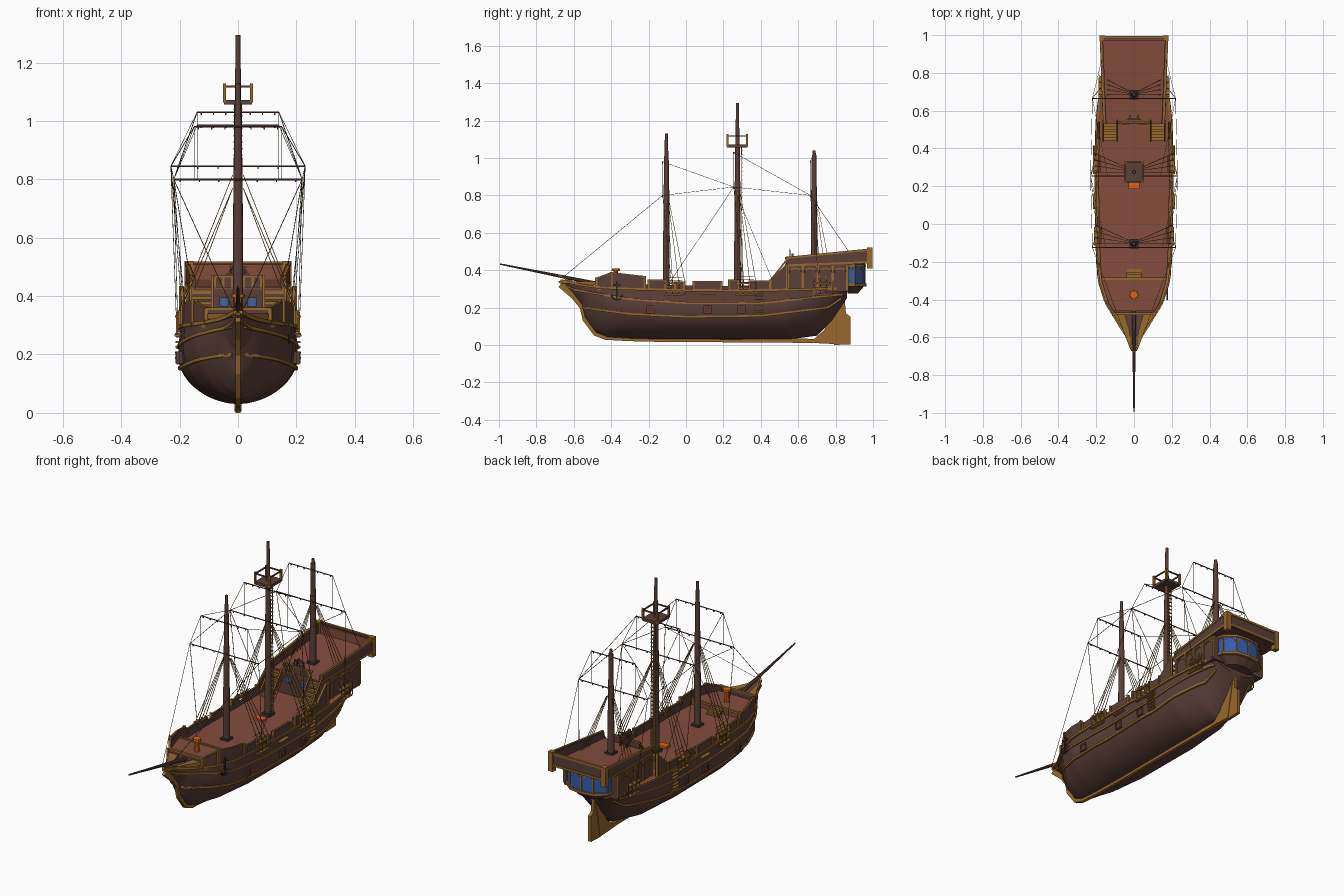
import bpy, bmesh, math
from mathutils import Vector

if "Cube" in bpy.data.objects:
    bpy.data.objects.remove(bpy.data.objects["Cube"])

def material(name, rgb):
    m = bpy.data.materials.new(name)
    m.use_nodes = True
    m.diffuse_color = (*rgb, 1)
    m.node_tree.nodes["Principled BSDF"].inputs["Base Color"].default_value = (*rgb, 1)
    return m

HULL = material("dark brown wood", (.105, .05, .04))
DECK = material("red brown planks", (.23, .073, .047))
TRIM = material("golden trim", (.31, .138, .027))
ROPE = material("rope brown", (.12, .068, .02))
IRON = material("dark iron", (.045, .036, .036))
BLUE = material("blue glass", (.035, .11, .42))
ORANGE = material("orange", (.7, .13, .01))
PORT = material("port red", (.16, .028, .018))

class Part:
    """Collects pieces of one colour into one object."""
    def __init__(self, name, mat):
        self.name, self.mat, self.bm = name, mat, bmesh.new()

    def loft(self, rings):
        vs = [[self.bm.verts.new(p) for p in r] for r in rings]
        n = len(vs[0])
        for a, b in zip(vs, vs[1:]):
            for i in range(n):
                self.bm.faces.new((a[i], a[(i + 1) % n], b[(i + 1) % n], b[i]))
        self.bm.faces.new(vs[0])
        self.bm.faces.new(vs[-1])

    def sweep(self, pts, r0, r1=None, sides=4):
        pts = [Vector(p) for p in pts]
        r1 = r0 if r1 is None else r1
        rings, n = [], len(pts) - 1
        for i, p in enumerate(pts):
            t = (pts[min(i + 1, n)] - pts[max(i - 1, 0)]).normalized()
            side = t.cross(Vector((1, 0, 0) if abs(t.z) > .9 else (0, 0, 1))).normalized()
            up, r = side.cross(t), r0 + (r1 - r0) * i / n
            angles = [(k + .5) * math.tau / sides for k in range(sides)]
            rings.append([p + r * (math.cos(a) * side + math.sin(a) * up) for a in angles])
        self.loft(rings)

    def box(self, x, y, z, sx, sy, sz):
        self.loft([[(x + i * sx / 2, y + j * sy / 2, z + k * sz / 2)
                    for i, j in ((-1, -1), (1, -1), (1, 1), (-1, 1))] for k in (-1, 1)])

    def prism(self, yz, half):
        self.loft([[(x, y, z) for y, z in yz] for x in (-half, half)])

    def wall(self, rows, thick, s):
        """Rows of outer x, y, bottom, top."""
        self.loft([[(s * x, y, a), (s * x, y, b), (s * (x - thick), y, b), (s * (x - thick), y, a)]
                   for x, y, a, b in rows])

    def done(self, smooth=False):
        bmesh.ops.recalc_face_normals(self.bm, faces=self.bm.faces)
        me = bpy.data.meshes.new(self.name)
        self.bm.to_mesh(me)
        self.bm.free()
        me.materials.append(self.mat)
        ob = bpy.data.objects.new(self.name, me)
        bpy.context.collection.objects.link(ob)
        if smooth:
            bpy.ops.object.select_all(action='DESELECT')
            ob.select_set(True)
            bpy.context.view_layer.objects.active = ob
            bpy.ops.object.shade_smooth_by_angle(angle=math.radians(35))

# Hull stations: y, keel z, rail z, half width, bilge height, fullness
STATIONS = [(-.67, .325, .345, .006, .02, 1), (-.6, .265, .33, .033, .065, 1.3), (-.555, .21, .32, .062, .1, 1.4),
            (-.54, .145, .318, .072, .16, 1.5), (-.48, .065, .31, .11, .2, 1.6), (-.42, .042, .305, .148, .2, 1.7),
            (-.3, .035, .3, .187, .18, 1.8), (-.1, .03, .295, .2, .16, 1.85), (.3, .03, .29, .205, .16, 1.85),
            (.55, .03, .295, .197, .19, 1.8), (.7, .05, .3, .178, .22, 1.5), (.78, .13, .3, .163, .16, 1.5),
            (.86, .25, .3, .155, .05, 1.5)]

def blend(table, y):
    y = min(max(y, table[0][0]), table[-1][0])
    for a, b in zip(table, table[1:]):
        if y <= b[0]:
            f = (y - a[0]) / (b[0] - a[0])
            return [p + (q - p) * f for p, q in zip(a, b)]

def hull_x(y, z):
    _, b, _, w, h, p = blend(STATIONS, y)
    s = min(max((z - b) / h, 0), 1)
    return w * (1 - (1 - s) ** p) ** (1 / p) - .06 * max(0, z - b - h)

def rail_z(y):
    return blend(STATIONS, y)[2]

def span(a, b, n):
    return [a + (b - a) * i / n for i in range(n + 1)]

ys = sorted(set(span(-.67, .86, 40) + [s[0] for s in STATIONS]))
hull = Part("hull", HULL)
rings = []
for y in ys:
    _, b, t, *_ = blend(STATIONS, y)
    zs = [b + (t - b) * (i / 14) ** 1.7 for i in range(15)]
    half = [(hull_x(y, z), y, z) for z in zs[1:]]
    rings.append([(0, y, b)] + half + [(-x, q, z) for x, q, z in reversed(half)])
hull.loft(rings)
hull.done(True)

deck = Part("main_deck", DECK)
deck.loft([[(s * (hull_x(y, rail_z(y)) - .004), y, rail_z(y) + d) for s, d in ((-1, 0), (1, 0), (1, .004), (-1, .004))]
           for y in ys if y > -.45])
deck.loft([[(s * (hull_x(y, .3) - .006), y, z) for s, z in ((-1, .3), (1, .3), (1, .335), (-1, .335))]
           for y in span(-.46, -.29, 6)])
deck.done()

# Bulwarks with raised crests, rails and wales
bul, rail = Part("bulwarks", HULL), Part("rails_and_wales", TRIM)
CRESTS = [(-.48, -.4, .355, .385), (-.4, -.22, .385, .365), (-.2, -.11, .345, .345), (-.06, -.01, .335, .335),
          (.04, .19, .338, .338), (.23, .28, .345, .345), (.34, .45, .34, .34), (.45, .54, .345, .43)]
WALES = [[(-.6, .295), (-.3, .245), (0, .225), (.4, .225), (.84, .27)],
         [(-.55, .2), (-.3, .165), (0, .15), (.4, .155), (.76, .2), (.83, .25)]]
for s in (1, -1):
    bul.wall([(hull_x(y, rail_z(y)), y, rail_z(y) - .01, rail_z(y) + .025) for y in span(-.48, .54, 26)], .012, s)
    for a, b, za, zb in CRESTS:
        rows = [(hull_x(y, rail_z(y)) + .003, y, rail_z(y), za + (zb - za) * (y - a) / (b - a)) for y in span(a, b, 4)]
        bul.wall(rows, .016, s)
        rail.sweep([(s * (x - .006), y, z) for x, y, _, z in rows], .006)
        for x, y, lo, hi in (rows[0], rows[-1]):
            rail.box(s * x, y, (lo + hi) / 2, .014, .012, hi - lo + .01)
    rail.sweep([(s * (hull_x(y, rail_z(y)) + .003), y, rail_z(y)) for y in ys], .009)
    for w in WALES:
        rail.sweep([(s * (hull_x(y, blend(w, y)[1]) + .002), y, blend(w, y)[1])
                    for y in span(w[0][0], w[-1][0], 36)], .008)
    # Beakhead rails curving to the stem, with side plates
    for dz in (0, .035):
        rail.sweep([(s * (.118 * (1 - f) ** 1.4 + .004), -.45 - .23 * f, .3 + dz + .04 * f * f - .02 * math.sin(f * 3.1))
                    for f in span(0, 1, 10)], .008, .006)
    rail.loft([[(s * x, y, z) for x, z in ((x0, .325), (x1, .328), (x1, .34), (x0, .337))]
               for x0, x1, y in ((.05, .112, -.475), (.025, .058, -.56), (.006, .014, -.66))])
    # Boarding steps and shelf
    for z in span(.17, .28, 6):
        rail.box(s * (hull_x(.39, z) + .004), .39, z, .02, .05, .007)
    rail.box(s * .208, .12, .265, .02, .08, .008)
# Forecastle front wall and break with steps
bul.box(0, -.475, .33, .21, .012, .05)
rail.box(0, -.475, .357, .22, .014, .008)
rail.box(0, -.29, .335, .34, .012, .012)
for i in range(3):
    rail.box(0, -.275 + .014 * i, .327 - .011 * i, .08, .016, .01)
bul.done()
rail.done()

ports, frames = Part("gun_ports", PORT), Part("port_frames", HULL)
for s in (1, -1):
    for y in (-.19, .115, .297):
        x = s * hull_x(y, .19)
        ports.box(x, y, .19, .012, .026, .026)
        for d in (-.017, .017):
            frames.box(x, y + d, .19, .018, .008, .042)
            frames.box(x, y, .19 + d, .018, .042, .008)
ports.done()
frames.done()

keel = Part("keel_and_stem", TRIM)
line = [s[:2] for s in STATIONS[:7]] + [(-.1, .03), (.4, .028), (.78, .024)]
keel.prism([(y - .012, z - .014) for y, z in line] + [(y + .01, z + .008) for y, z in reversed(line)], .009)
keel.prism([(.66, .012), (.8, .005), (.85, .28), (.8, .28), (.74, .08)], .012)
keel.done()
rudder = Part("rudder", TRIM)
rudder.prism([(.79, 0), (.88, .004), (.88, .15), (.855, .17), (.845, .28), (.82, .28)], .009)
rudder.done()

# Stern cabin and raised deck
side_x = lambda y: .158 + .04 * (y - .53)
deck_z = lambda y: .425 + .06 * (y - .53)
cabin = Part("stern_cabin", HULL)
cabin.loft([[(s * side_x(y), y, z) for s, z in ((-1, .285), (1, .285), (1, deck_z(y)), (-1, deck_z(y)))] for y in (.535, .87)])
cabin.loft([[(s * side_x(y), y, deck_z(y) + d) for s, d in ((-1, -.015), (1, -.015), (1, 0), (-1, 0))] for y in (.86, .99)])
cabin.box(0, .985, .48, .35, .014, .065)
cabin.box(0, .54, .443, .17, .008, .04)
for s in (1, -1):
    cabin.wall([(side_x(y) + .002, y, deck_z(y) - .01, .465 + .1 * (y - .53)) for y in (.535, .99)], .014, s)
cabin.done()
poop = Part("quarter_deck", DECK)
poop.loft([[(s * (side_x(y) - .01), y, deck_z(y) + d) for s, d in ((-1, 0), (1, 0), (1, .006), (-1, .006))] for y in (.53, .98)])
poop.box(0, .975, .48, .32, .008, .055)
poop.done()

trim, glass = Part("stern_trim", TRIM), Part("stern_windows", BLUE)
for s in (1, -1):
    for z0, k in ((.425, .04), (.465, .1)):
        trim.sweep([(s * side_x(y), y, z0 + k * (y - .53)) for y in (.53, .995)], .008)
    trim.box(s * .168, .983, .465, .03, .03, .112)
    pillars = (.545, .625, .705, .785, .862)
    for y in pillars:
        trim.box(s * side_x(y), y, .36, .012, .014, .13)
    for a, b in zip(pillars, pillars[1:]):
        trim.sweep([(s * (side_x(a) + .003), (a + b) / 2 - (b - a) / 2 * math.cos(t), .375 + .035 * math.sin(t))
                    for t in span(0, math.pi, 8)], .005)
    # Stairs to the raised deck, front windows and front rail
    for i in range(7):
        trim.box(s * .125, .45 + .015 * i, .3 + .019 * i, .07, .018, .012)
    for x in (.088, .162):
        trim.sweep([(s * x, .44, .33), (s * x, .55, .47)], .006)
    glass.box(s * .048, .533, .38, .03, .008, .03)
    trim.box(s * .048, .532, .4, .042, .012, .006)
    trim.box(s * .048, .528, .38, .004, .004, .03)
    trim.sweep([(s * .08, .54, .468), (0, .54, .468)], .006)
    for x in (.02, .05, .08):
        trim.box(s * x, .536, .445, .008, .008, .045)
trim.sweep([(-.176, .99, .512), (.176, .99, .512)], .009)
trim.sweep([(-.175, .99, .447), (.175, .99, .447)], .009)
# Bay of stern windows
bay = [(-.135, .865), (-.13, .9), (-.07, .948), (0, .957), (.07, .948), (.13, .9), (.135, .865)]
glass.loft([[(x, y, z) for x, y in bay] for z in (.32, .435)])
for z, r in ((.32, .011), (.425, .008)):
    trim.sweep([(x, y, z) for x, y in bay], r)
for (x0, y0), (x1, y1) in zip(bay, bay[1:]):
    trim.box(x1, y1, .37, .007, .007, .11)
    trim.sweep([(x0 + (x1 - x0) * f, y0 + (y1 - y0) * f, .39 + .03 * math.sin(f * math.pi)) for f in span(0, 1, 6)], .003)
trim.done()
glass.done()
counter = Part("stern_counter", HULL)
counter.loft([[(x * k, .86 + (y - .86) * k, z) for x, y in bay] for k, z in ((.6, .275), (1, .32))])
counter.done()

# Masts, yards and rigging: name, y, top, lower yard z and half, upper yard z and half
MASTS = [("fore", -.105, 1.13, .8, .22, .98, .15), ("main", .275, 1.295, .845, .23, 1.03, .14),
         ("mizzen", .685, 1.04, .8, .22, .985, .14)]
ropes, shrouds, yards = Part("stays", ROPE), Part("shrouds", TRIM), Part("yards", HULL)
chan = Part("shroud_channels", TRIM)
for name, y, top, z1, w1, z2, w2 in MASTS:
    base = .43 if name == "mizzen" else .29
    mast = Part(name + "_mast", HULL)
    mast.sweep([(0, y, base), (0, y, z1 + .03)], .019, .016, 12)
    mast.sweep([(0, y, z1), (0, y, z2 + .03)], .015, .013, 12)
    mast.sweep([(0, y, z2), (0, y, top)], .012, .008, 12)
    mast.done(True)
    foot = Part(name + "_mast_foot", IRON)
    foot.box(0, y, base + .01, .05, .05, .02)
    foot.done()
    for z, w in ((z1, w1), (z2, w2)):
        yards.sweep([(-w, y - .02, z), (0, y - .02, z), (w, y - .02, z)], .0032, sides=6)
        for f in (-.9, -.6, -.3, .3, .6, .9):
            yards.box(w * f, y - .02, z - .004, .004, .006, .01)
    for s in (1, -1):
        lo_y = y + .05
        rx = hull_x(lo_y, rail_z(lo_y)) + .012
        for z in (.27, .33):
            chan.box(s * (rx - .005), y + .04, z, .022, .1, .008)
        feet = [Vector((s * rx, y + .1 * f, .27)) for f in span(0, 1, 3)]
        heads = [Vector((s * .018, y + .015 * f, z1 - .03)) for f in span(0, 1, 3)]
        for a, b in zip(feet, heads):
            chan.sweep([a, (a.x, a.y, .345)], .0035)
            shrouds.sweep([(a.x, a.y, .33), b], .002, .0015)
        for f in span(0, .18, 6):
            chan.sweep([feet[0].lerp(heads[0], f), feet[-1].lerp(heads[-1], f)], .0018)
        ropes.sweep([(s * w2, y - .02, z2), (s * w1, y - .02, z1)], .0013)
        ropes.sweep([(s * w2, y - .02, z2), (s * w2, y - .02, z1)], .0012)
        ropes.sweep([(s * w1, y - .02, z1), (s * rx, y + .03, .3)], .0015)
for s in (1, -1):
    for a, b in [((.02, -.66, .36), (.22, -.125, .8)), ((.22, -.125, .8), (.23, .255, .845)),
                 ((.23, .255, .845), (.22, .665, .8)), ((.15, -.125, .98), (.23, .255, .845)),
                 ((.14, .255, 1.03), (.22, .665, .8)), ((.22, .665, .8), (.17, .87, .5)),
                 ((.23, .255, .845), (.19, -.09, .33)), ((.23, .255, .845), (.18, .46, .35))]:
        ropes.sweep([(s * a[0], *a[1:]), (s * b[0], *b[1:])], .0014)
for p in (ropes, shrouds, yards, chan):
    p.done()

sprit = Part("bowsprit", HULL)
sprit.sweep([(0, -.46, .325), (0, -.995, .433)], .012, .004, 8)
sprit.done(True)

# Lookout platform with posts and rails
nest, floor = Part("crows_nest_posts", TRIM), Part("crows_nest", HULL)
floor.box(0, .275, 1.064, .096, .11, .016)
for i in (-1, 1):
    floor.box(0, .275 + i * .052, 1.118, .1, .006, .007)
    floor.box(i * .046, .275, 1.118, .006, .11, .007)
    for j in (-1, 1):
        nest.box(i * .046, .275 + j * .052, 1.095, .011, .011, .065)
nest.done()
floor.done()
ladder = Part("mast_ladder", TRIM)
for s in (1, -1):
    ladder.sweep([(s * .014, .3, .3), (s * .012, .297, 1.06)], .0025)
for z in span(.32, 1.04, 32):
    ladder.box(0, .299, z, .03, .005, .005)
ladder.done()

# Deck fittings
bell = Part("capstan_and_hatch", ORANGE)
bell.sweep([(0, -.375, .335), (0, -.375, .395)], .015, .012, 10)
bell.sweep([(0, -.375, .395), (0, -.375, .408)], .024, .022, 10)
bell.box(0, .205, .3, .06, .038, .014)
bell.done()
wheel = Part("steering_wheel", HULL)
for s in (1, -1):
    wheel.box(s * .02, .57, .46, .008, .01, .06)
wheel.sweep([(.03 * math.cos(a), .555, .475 + .03 * math.sin(a)) for a in span(0, math.tau, 14)], .004)
for a in span(0, math.pi, 4)[:4]:
    c, d = .04 * math.cos(a), .04 * math.sin(a)
    wheel.sweep([(-c, .555, .475 - d), (c, .555, .475 + d)], .003)
wheel.done()
anchor = Part("anchor", IRON)
ax = hull_x(-.37, .28) + .014
anchor.sweep([(ax, -.37, .34), (ax, -.37, .245)], .005)
anchor.sweep([(ax, -.37 + .03 * math.sin(a), .272 - .03 * math.cos(a)) for a in span(-1.4, 1.4, 8)], .005)
anchor.box(ax, -.37, .32, .008, .04, .007)
anchor.done()
